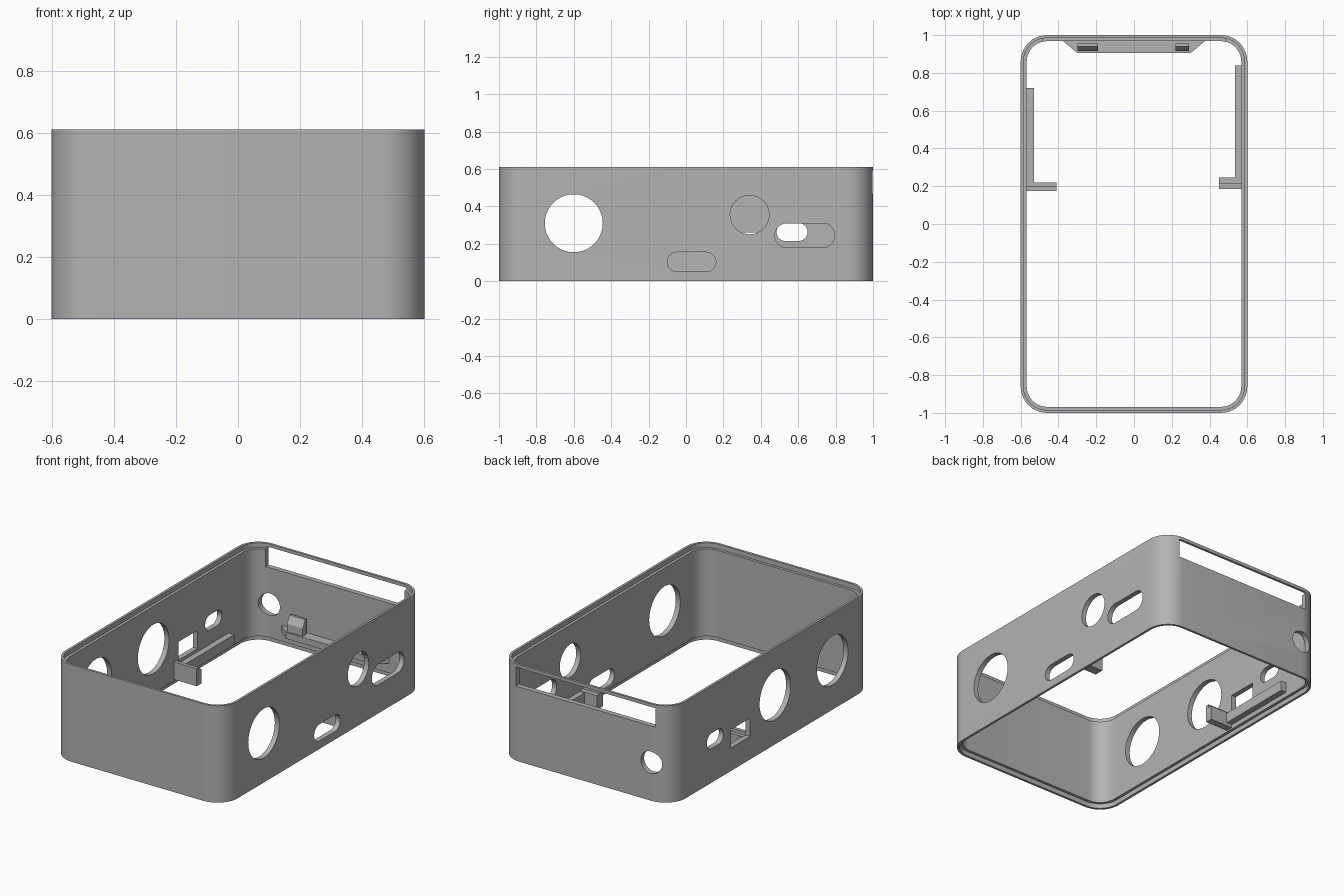
import bpy, bmesh, math
from mathutils import Vector

cube = bpy.data.objects.get("Cube")
if cube:
    bpy.data.objects.remove(cube, do_unlink=True)

grey = bpy.data.materials.new("plain grey")
grey.use_nodes = True
GREY = (0.45, 0.45, 0.45, 1)
grey.diffuse_color = GREY
grey.node_tree.nodes["Principled BSDF"].inputs["Base Color"].default_value = GREY

HX, HY, TOP, RADIUS, WALL, LIP = 0.6, 1.0, 0.61, 0.14, 0.032, 0.015


def finish(bm, name):
    bmesh.ops.recalc_face_normals(bm, faces=bm.faces)
    mesh = bpy.data.meshes.new(name)
    bm.to_mesh(mesh)
    bm.free()
    mesh.materials.append(grey)
    obj = bpy.data.objects.new(name, mesh)
    bpy.context.collection.objects.link(obj)
    return obj


def prism(bm, outline, offset):
    """Closed solid from a planar outline pushed along a vector."""
    a = [bm.verts.new(p) for p in outline]
    b = [bm.verts.new(Vector(p) + Vector(offset)) for p in outline]
    bm.faces.new(a)
    bm.faces.new(b[::-1])
    for i in range(len(a)):
        j = (i + 1) % len(a)
        bm.faces.new((a[i], b[i], b[j], a[j]))


def box(bm, x0, x1, y0, y1, z0, z1):
    prism(bm, [(x0, y0, z0), (x1, y0, z0), (x1, y1, z0), (x0, y1, z0)], (0, 0, z1 - z0))


def rounded(hx, hy, r, steps):
    """Rounded rectangle outline, a stadium or circle when r is large."""
    pts = []
    for k, (sx, sy) in enumerate([(1, 1), (-1, 1), (-1, -1), (1, -1)]):
        for i in range(steps + 1):
            a = math.pi / 2 * (k + i / steps)
            p = (sx * (hx - r) + r * math.cos(a), sy * (hy - r) + r * math.sin(a))
            if not pts or math.dist(p, pts[-1]) > 1e-5:
                pts.append(p)
    if math.dist(pts[0], pts[-1]) < 1e-5:
        pts.pop()
    return pts


# Wall ring with a stepped lip at top and bottom
bm = bmesh.new()
section = [(0, 0), (0, TOP), (LIP, TOP), (LIP, TOP - 0.03),
           (WALL, TOP - 0.03), (WALL, 0.03), (LIP, 0.03), (LIP, 0)]
loops = [[bm.verts.new((x, y, z)) for x, y in rounded(HX - d, HY - d, RADIUS - d, 10)]
         for d, z in section]
for n, low in enumerate(loops):
    high = loops[(n + 1) % len(loops)]
    for i in range(len(low)):
        j = (i + 1) % len(low)
        bm.faces.new((low[i], low[j], high[j], high[i]))
wall = finish(bm, "case_wall")

# Cutters for the openings
bm = bmesh.new()


def side_hole(side, y, z, hy, hz, r):
    prism(bm, [(side * 0.5, y + u, z + v) for u, v in rounded(hy, hz, r, 10)],
          (side * 0.2, 0, 0))


for side in (1, -1):
    side_hole(side, -0.6, 0.31, 0.155, 0.155, 0.155)
side_hole(1, 0.03, 0.103, 0.13, 0.052, 0.052)
side_hole(1, 0.34, 0.355, 0.104, 0.104, 0.104)
side_hole(1, 0.635, 0.245, 0.16, 0.065, 0.065)
side_hole(-1, -0.03, 0.31, 0.155, 0.155, 0.155)
side_hole(-1, 0.567, 0.263, 0.083, 0.048, 0.048)
box(bm, -0.7, -0.5, 0.22, 0.41, 0.145, 0.26)
prism(bm, [(-0.455 + u, 0.85, 0.24 + v) for u, v in rounded(0.069, 0.069, 0.069, 10)],
      (0, 0.3, 0))
box(bm, -0.485, 0.485, 0.9, 1.1, 0.47, 0.59)
cutter = finish(bm, "opening_cutter")
cutter.hide_render = True

cut = wall.modifiers.new("openings", 'BOOLEAN')
cut.operation, cut.solver, cut.object = 'DIFFERENCE', 'EXACT', cutter
bpy.context.view_layer.objects.active = wall
wall.select_set(True)
bpy.ops.object.modifier_apply(modifier=cut.name)
bpy.data.objects.remove(cutter, do_unlink=True)
bpy.ops.object.shade_smooth_by_angle(angle=math.radians(30))


# Side brackets: a rail along the wall and a stepped foot across its front end
def bracket(name, side, face, foot_tip, y0, y1, depth):
    bm = bmesh.new()
    a, b = sorted((side * face, side * (HX - WALL + 0.004)))
    box(bm, a, b, y0, y1, 0.06, 0.125)
    c, d = sorted((side * foot_tip, b if side > 0 else a))
    c, d = (c, b) if side > 0 else (a, d)
    box(bm, c, d, y0, y0 + depth * 0.5, 0.04, 0.15)
    box(bm, c, d, y0 + depth * 0.5, y0 + depth, 0.04, 0.13)
    finish(bm, name)


bracket("right_bracket", -1, 0.53, 0.41, 0.175, 0.72, 0.045)
bracket("left_bracket", 1, 0.535, 0.45, 0.185, 0.84, 0.06)

# Tapered shelf on the back wall with two sloped clips
bm = bmesh.new()
prism(bm, [(-0.38, 0.972, 0.09), (-0.3, 0.905, 0.09), (0.3, 0.905, 0.09), (0.38, 0.972, 0.09)],
      (0, 0, 0.04))
finish(bm, "back_shelf")
for name, x0, x1 in (("right_clip", -0.3, -0.19), ("left_clip", 0.22, 0.29)):
    bm = bmesh.new()
    prism(bm, [(x0, 0.915, 0.13), (x0, 0.955, 0.13), (x0, 0.955, 0.225),
               (x0, 0.94, 0.225), (x0, 0.915, 0.18)], (x1 - x0, 0, 0))
    finish(bm, name)
